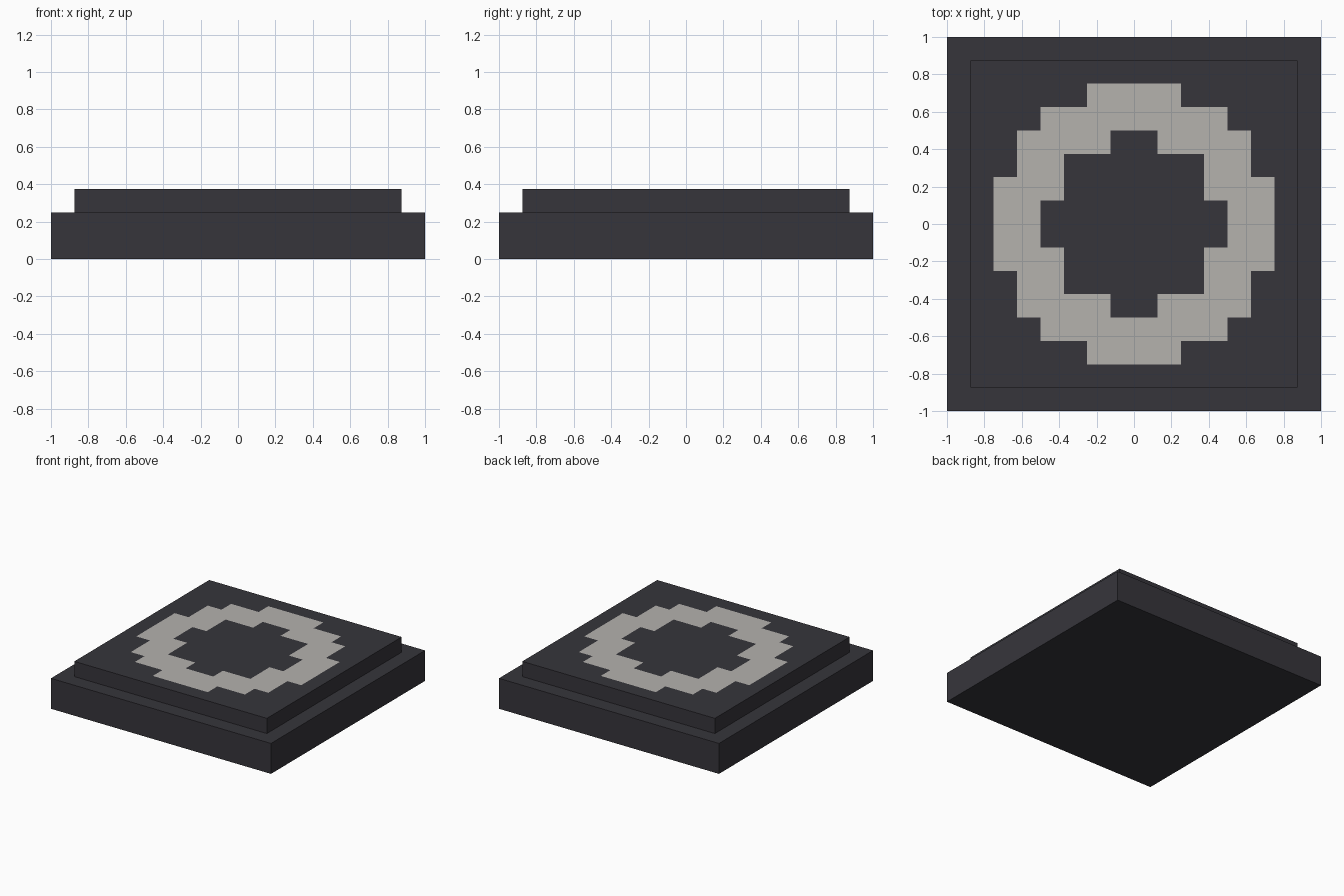
import bpy, bmesh
from mathutils import Matrix, Vector

if "Cube" in bpy.data.objects:
    bpy.data.objects.remove(bpy.data.objects["Cube"])


def make_material(name, rgb):
    mat = bpy.data.materials.new(name)
    mat.diffuse_color = (*rgb, 1.0)
    mat.use_nodes = True
    mat.node_tree.nodes["Principled BSDF"].inputs["Base Color"].default_value = mat.diffuse_color
    return mat


def finish(name, bm, mats):
    bmesh.ops.recalc_face_normals(bm, faces=bm.faces)
    mesh = bpy.data.meshes.new(name)
    bm.to_mesh(mesh)
    bm.free()
    for m in mats:
        mesh.materials.append(m)
    obj = bpy.data.objects.new(name, mesh)
    bpy.context.collection.objects.link(obj)
    return obj


dark = make_material("dark charcoal", (0.037, 0.0356, 0.0437))
pale = make_material("pale stone", (0.462, 0.445, 0.423))

CELL = 0.125            # size of one mosaic square
BASE_H, TOP_H = 0.25, 0.375

# Lower slab
bm = bmesh.new()
bmesh.ops.create_cube(bm, size=1, matrix=Matrix.Translation((0, 0, BASE_H / 2))
                      @ Matrix.Diagonal((2, 2, BASE_H, 1)))
finish("base_slab", bm, [dark])

# Upper slab: gridded top face, skirt extruded down, closed underneath
bm = bmesh.new()
bmesh.ops.create_grid(bm, x_segments=14, y_segments=14, size=7 * CELL,
                      matrix=Matrix.Translation((0, 0, TOP_H)))

# Stepped ring: colour the squares whose centres lie between two radii
for f in bm.faces:
    r = f.calc_center_median().xy.length / CELL
    f.material_index = 1 if 3.6 < r < 5.9 else 0

rim = [e for e in bm.edges if e.is_boundary]
new = bmesh.ops.extrude_edge_only(bm, edges=rim)["geom"]
verts = [g for g in new if isinstance(g, bmesh.types.BMVert)]
bmesh.ops.translate(bm, verts=verts, vec=Vector((0, 0, BASE_H - TOP_H)))
bmesh.ops.holes_fill(bm, edges=[e for e in bm.edges if e.is_boundary], sides=0)
for f in bm.faces:
    if f.calc_center_median().z < TOP_H - 0.01:
        f.material_index = 0
finish("raised_panel", bm, [dark, pale])
